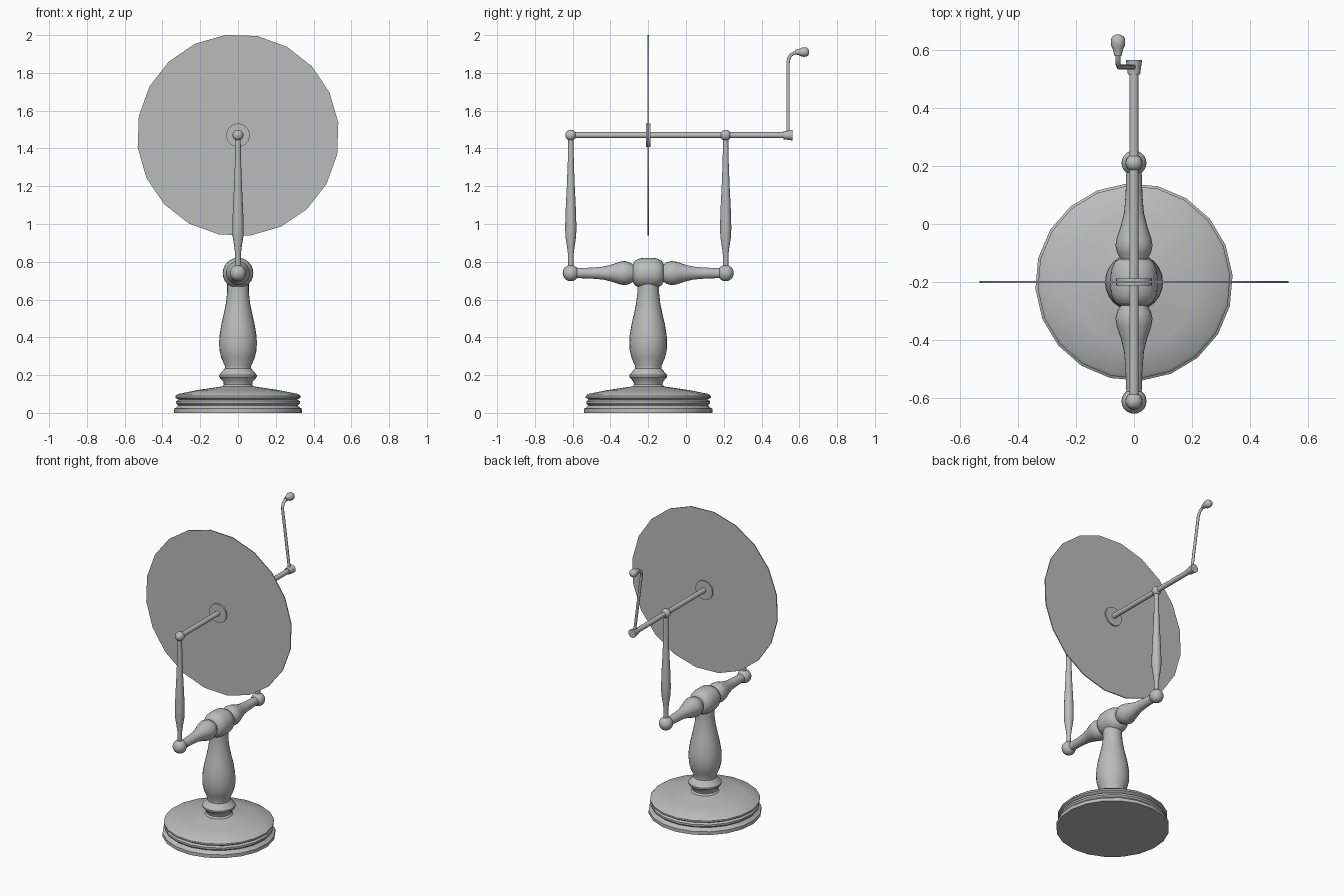
import bpy, bmesh, math
from mathutils import Vector, Matrix

if "Cube" in bpy.data.objects:
    bpy.data.objects.remove(bpy.data.objects["Cube"])

grey = bpy.data.materials.new("grey")
grey.diffuse_color = (0.5, 0.5, 0.5, 1)
grey.use_nodes = True
grey.node_tree.nodes["Principled BSDF"].inputs["Base Color"].default_value = grey.diffuse_color
CY = -0.2            # stand centre in y
ARM_Z, AXLE_Z = 0.74, 1.47


def finish(name, bm, angle):
    bmesh.ops.recalc_face_normals(bm, faces=bm.faces)
    me = bpy.data.meshes.new(name)
    bm.to_mesh(me)
    bm.free()
    me.materials.append(grey)
    ob = bpy.data.objects.new(name, me)
    bpy.context.collection.objects.link(ob)
    bpy.ops.object.select_all(action='DESELECT')
    ob.select_set(True)
    bpy.context.view_layer.objects.active = ob
    bpy.ops.object.shade_smooth_by_angle(angle=math.radians(angle))
    return ob


def lathe(name, profile, origin, axis=(0, 0, 1), sides=20, angle=35, turn=0):
    """Spin (radius, height) pairs around an axis, with capped ends."""
    bm = bmesh.new()
    rings = []
    for r, h in profile:
        rings.append([bm.verts.new((r * math.cos(a), r * math.sin(a), h))
                      for a in (math.tau * i / sides + turn for i in range(sides))])
    for a, b in zip(rings, rings[1:]):
        for i in range(sides):
            j = (i + 1) % sides
            bm.faces.new((a[i], a[j], b[j], b[i]))
    bm.faces.new(rings[0])
    bm.faces.new(rings[-1])
    rot = Vector((0, 0, 1)).rotation_difference(Vector(axis)).to_matrix().to_4x4()
    bm.transform(Matrix.Translation(origin) @ rot)
    return finish(name, bm, angle)


def ball(name, radius, origin, scale=(1, 1, 1)):
    bm = bmesh.new()
    bmesh.ops.create_uvsphere(bm, u_segments=20, v_segments=12, radius=radius)
    bm.transform(Matrix.Translation(origin) @ Matrix.Diagonal((*scale, 1)))
    return finish(name, bm, 60)


# Stepped round foot
lathe("base", [(.34, 0), (.34, .022), (.325, .03), (.318, .04), (.328, .05),
               (.328, .062), (.315, .07), (.332, .08), (.332, .09), (.32, .1),
               (.22, .12), (.1, .138), (.088, .14)], (0, CY, 0), turn=math.radians(4))

# Turned column
lathe("column", [(.088, .135), (.075, .15), (.078, .165), (.1, .19), (.1, .2),
                 (.07, .235), (.07, .25), (.088, .29), (.098, .33), (.1, .37),
                 (.098, .41), (.088, .47), (.074, .53), (.064, .58), (.057, .64),
                 (.057, .7)], (0, CY, 0), sides=24)

# Hub ball with flattened ends, from which the arms spread
lathe("arm_hub", [(.05, -.08), (.066, -.07), (.078, -.045), (.081, -.02), (.081, .02),
                  (.078, .045), (.066, .07), (.05, .08)], (0, CY, ARM_Z),
      axis=(0, 1, 0), sides=24, angle=50)

# Arms, uprights and their balls, mirrored front and back
for side, s in (("front", -1), ("back", 1)):
    y = CY + s * 0.41
    lathe(side + "_arm", [(.04, .06), (.045, .08), (.058, .1), (.064, .125), (.06, .15),
                          (.045, .195), (.034, .24), (.029, .3), (.026, .39)],
          (0, CY, ARM_Z), axis=(0, s, 0), angle=50)
    ball(side + "_lower_ball", .043, (0, y, ARM_Z))
    lathe(side + "_upright", [(.014, .75), (.015, .84), (.02, .88), (.028, .93), (.03, .98),
                              (.027, 1.08), (.021, 1.2), (.016, 1.33), (.014, 1.46)],
          (0, y, 0), sides=16, angle=50)
    ball(side + "_upper_ball", .029, (0, y, AXLE_Z))

# Axle with flared end socket
lathe("axle", [(.016, -.61), (.016, .525)], (0, 0, AXLE_Z), axis=(0, 1, 0), sides=16)
lathe("axle_socket", [(.021, .515), (.028, .565)], (0, 0, AXLE_Z), axis=(0, 1, 0), sides=16)

# Thin disc and its clamp
lathe("disc", [(.535, -.003), (.535, .003)], (0, CY, AXLE_Z), axis=(0, 1, 0),
      turn=math.radians(-7))
lathe("disc_clamp", [(.062, -.012), (.062, .012)], (0, CY, AXLE_Z), axis=(0, 1, 0), sides=24)

# Bent crank rod
curve = bpy.data.curves.new("crank_rod", 'CURVE')
curve.dimensions = '3D'
curve.bevel_depth = .009
curve.bevel_resolution = 2
curve.use_fill_caps = True
curve.materials.append(grey)
path = [(0, .54, AXLE_Z), (-.05, .54, 1.85), (-.053, .544, 1.875),
        (-.055, .553, 1.893), (-.055, .57, 1.904), (-.055, .6, 1.91)]
spline = curve.splines.new('POLY')
spline.points.add(len(path) - 1)
for p, co in zip(spline.points, path):
    p.co = (*co, 1)
spline.use_smooth = True
bpy.context.collection.objects.link(bpy.data.objects.new("crank_rod", curve))

# Turned grip on the crank
lathe("crank_grip", [(.012, .578), (.015, .59), (.017, .6), (.023, .612), (.025, .625),
                     (.024, .638), (.018, .647), (.006, .652)],
      (-.055, 0, 1.91), axis=(0, 1, 0), sides=16, angle=60)
